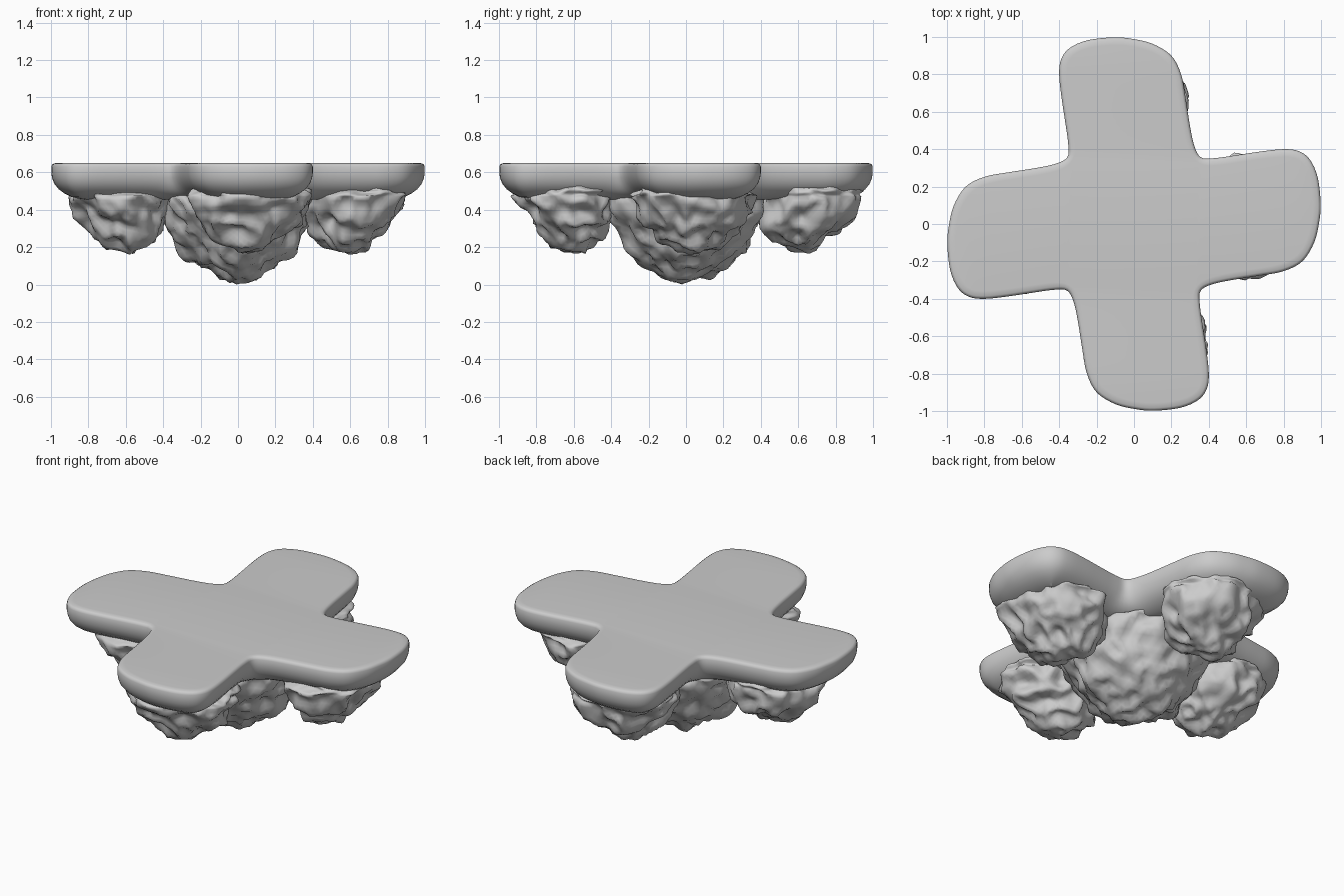
import bpy, bmesh, math
from mathutils import Vector, noise

if "Cube" in bpy.data.objects:
    bpy.data.objects.remove(bpy.data.objects["Cube"])

# Outline of one arm (right-hand one); the other three are quarter turns of it
ARM = [(0.355, -0.36), (0.41, -0.325), (0.52, -0.30), (0.68, -0.275), (0.80, -0.252),
       (0.90, -0.20), (0.963, -0.10), (0.99, 0.01), (0.998, 0.11), (0.982, 0.25),
       (0.94, 0.345), (0.88, 0.39), (0.80, 0.40), (0.68, 0.388), (0.54, 0.367),
       (0.43, 0.352)]
STEPS = 4
PER_ARM = len(ARM) * STEPS


def smooth_loop(pts, steps):
    out, n = [], len(pts)
    for i in range(n):
        a, b, c, d = (pts[(i + k) % n] for k in (-1, 0, 1, 2))
        for s in range(steps):
            t = s / steps
            out.append(0.5 * (2 * b + (c - a) * t + (2 * a - 5 * b + 4 * c - d) * t * t
                              + (3 * b - a - 3 * c + d) * t ** 3))
    return out


def inset(loop, dist):
    """Step the outline inwards, relaxing it so corners do not fold over."""
    n, out = len(loop), []
    for i in range(n):
        d = (loop[(i + 1) % n] - loop[i - 1]).normalized()
        out.append(loop[i] + Vector((-d.y, d.x)) * dist)
    for _ in range(5 if dist > 0.015 else 0):
        out = [(out[i - 1] + 2 * out[i] + out[(i + 1) % n]) / 4 for i in range(n)]
    return out


def finish(bm, name):
    bmesh.ops.recalc_face_normals(bm, faces=bm.faces)
    me = bpy.data.meshes.new(name)
    bm.to_mesh(me)
    bm.free()
    for p in me.polygons:
        p.use_smooth = True
    ob = bpy.data.objects.new(name, me)
    bpy.context.collection.objects.link(ob)


# Cross-shaped slab: flat top, rounded belly
pts = []
for q in range(4):
    for x, y in ARM:
        for _ in range(q):
            x, y = -y, x
        pts.append(Vector((x, y)))
loop = smooth_loop(pts, STEPS)
n = len(loop)
bm = bmesh.new()


def ring(outline, z):
    return [bm.verts.new((p.x, p.y, z)) for p in outline]


def cap(r):
    """Close a ring with strips across each arm and one square in the middle."""
    bm.faces.new([r[q * PER_ARM] for q in range(4)])
    half = PER_ARM // 2
    for q in range(4):
        a, b = q * PER_ARM, (q + 1) * PER_ARM
        for k in range(half - 1):
            bm.faces.new((r[a + k], r[a + k + 1], r[(b - k - 1) % n], r[(b - k) % n]))
        bm.faces.new((r[a + half - 1], r[a + half], r[a + half + 1]))


rings = [ring(inset(loop, d), z) for d, z in
         ((0.04, 0.65), (0.015, 0.648), (0.005, 0.642), (0, 0.63), (0, 0.595), (0.004, 0.57))]
cur = loop
for step, z in ((0.015, 0.54), (0.022, 0.51), (0.03, 0.487), (0.035, 0.469),
                (0.035, 0.459), (0.03, 0.454)):
    cur = inset(cur, step)
    rings.append(ring(cur, z))
for a, b in zip(rings, rings[1:]):
    for i in range(n):
        j = (i + 1) % n
        bm.faces.new((a[i], a[j], b[j], b[i]))
cap(rings[0])
cap(rings[-1])
finish(bm, "island_top")


# Craggy rock lobe hanging below the slab, tapering and leaning to a blunt point
def rock(name, centre, radii, bottom, seed, taper):
    bm = bmesh.new()
    bmesh.ops.create_icosphere(bm, subdivisions=5, radius=1)
    off = Vector((seed * 7.3, seed * 3.1, seed * 5.7))
    c = Vector(centre)
    for v in bm.verts:
        d = v.co.normalized()
        p = Vector((d.x * radii[0], d.y * radii[1], d.z * radii[2]))
        s = p + off
        bump = (0.05 * noise.noise(s * 5) + 0.05 * (0.35 - abs(noise.noise(s * 8)) * 1.6)
                + 0.016 * noise.noise(s * 18))
        p += d * bump
        if p.z > 0:
            p.z *= 0.35
        else:
            depth = min(1, -d.z)
            p.x = p.x * (1 - taper * depth) - c.x * 0.07 * depth
            p.y = p.y * (1 - taper * depth) - c.y * 0.07 * depth
        v.co = p
    low = min(v.co.z for v in bm.verts)
    k = (c.z - bottom) / -low
    for v in bm.verts:
        if v.co.z < 0:
            v.co.z *= k
        v.co += c
    finish(bm, name)


rock("centre_rock", (0, 0, 0.46), (0.42, 0.42, 0.44), 0.0, 1, 0.14)
rock("front_rock", (0.05, -0.63, 0.47), (0.315, 0.265, 0.29), 0.165, 2, 0.14)
rock("right_rock", (0.63, 0.05, 0.47), (0.265, 0.31, 0.29), 0.16, 3, 0.14)
rock("back_rock", (-0.03, 0.65, 0.47), (0.31, 0.265, 0.29), 0.165, 4, 0.14)
rock("left_rock", (-0.62, -0.04, 0.47), (0.265, 0.31, 0.29), 0.16, 5, 0.14)
